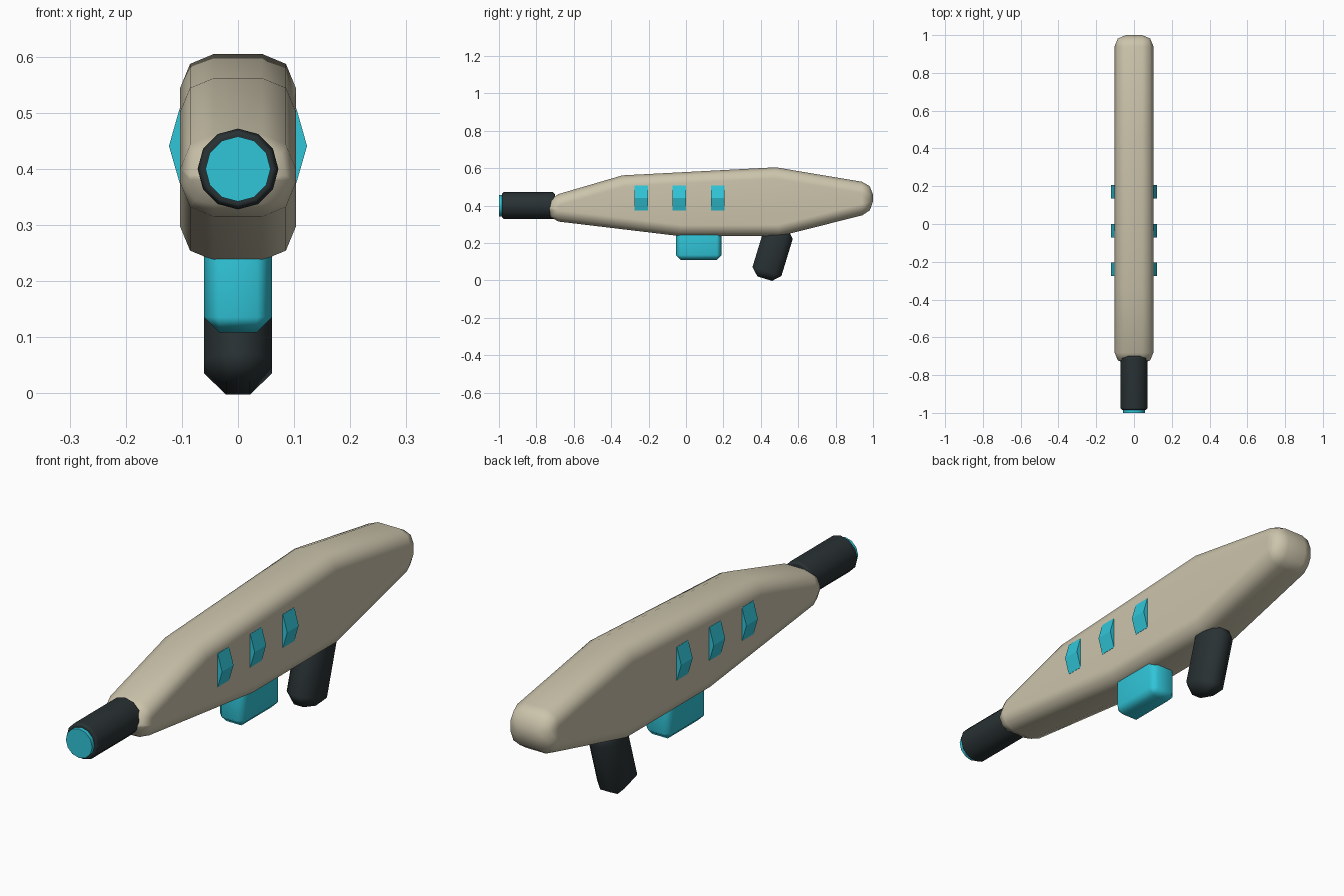
import bpy, bmesh, math
from mathutils import Matrix

if "Cube" in bpy.data.objects:
    bpy.data.objects.remove(bpy.data.objects["Cube"])


def material(name, rgb):
    m = bpy.data.materials.new(name)
    m.diffuse_color = (*rgb, 1)
    m.use_nodes = True
    m.node_tree.nodes["Principled BSDF"].inputs["Base Color"].default_value = m.diffuse_color
    return m


CREAM = material("warm cream", (0.60, 0.55, 0.41))
CYAN = material("bright cyan", (0.03, 0.56, 0.69))
DARK = material("dark slate", (0.022, 0.031, 0.034))


def finish(name, bm, mat, bevel=0, segments=1, smooth=50):
    """Turn a bmesh into an object with optional bevel and smooth shading."""
    bmesh.ops.recalc_face_normals(bm, faces=bm.faces)
    if bevel:
        edges = [e for e in bm.edges if e.calc_face_angle(0) > math.radians(40)]
        bmesh.ops.bevel(bm, geom=edges, offset=bevel, segments=segments,
                        profile=0.5, affect='EDGES', clamp_overlap=True)
    me = bpy.data.meshes.new(name)
    bm.to_mesh(me)
    bm.free()
    me.materials.append(mat)
    ob = bpy.data.objects.new(name, me)
    bpy.context.collection.objects.link(ob)
    if smooth:
        bpy.ops.object.select_all(action='DESELECT')
        ob.select_set(True)
        bpy.context.view_layer.objects.active = ob
        bpy.ops.object.shade_smooth_by_angle(angle=math.radians(smooth))
        ob.modifiers.new("weighted normals", 'WEIGHTED_NORMAL').keep_sharp = True
    return ob


def box(size, loc, tilt=0):
    bm = bmesh.new()
    bmesh.ops.create_cube(bm, size=1, matrix=Matrix.Translation(loc)
                          @ Matrix.Rotation(tilt, 4, 'X') @ Matrix.Diagonal((*size, 1)))
    return bm


def cylinder_y(radius, y0, y1, z, sides=12):
    bm = bmesh.new()
    bmesh.ops.create_cone(bm, cap_ends=True, segments=sides, radius1=radius, radius2=radius,
                          depth=y1 - y0, matrix=Matrix.Translation((0, (y0 + y1) / 2, z))
                          @ Matrix.Rotation(math.pi / 2, 4, 'X'))
    return bm


# Body: side profile (y, z) extruded across x, rounded at the rim and both ends
profile = [(-0.74, 0.322), (-0.03, 0.237), (0.50, 0.237), (1.0, 0.363),
           (1.0, 0.518), (0.48, 0.605), (-0.34, 0.562), (-0.74, 0.445)]
half = 0.103
bm = bmesh.new()
face = bm.faces.new([bm.verts.new((-half, y, z)) for y, z in profile])
ext = bmesh.ops.extrude_face_region(bm, geom=[face])
bmesh.ops.translate(bm, vec=(2 * half, 0, 0),
                    verts=[v for v in ext["geom"] if isinstance(v, bmesh.types.BMVert)])
finish("body", bm, CREAM, 0.06, 2)

# Barrel and its glowing tip
finish("barrel", cylinder_y(0.072, -0.985, -0.70, 0.40), DARK, 0.01)
finish("barrel_tip", cylinder_y(0.058, -1.0, -0.90, 0.40), CYAN)

# Power cell under the body
finish("power_cell", box((0.122, 0.245, 0.19), (0, 0.068, 0.204)), CYAN, 0.027)

# Raked grip
finish("grip", box((0.122, 0.162, 0.287), (0, 0.463, 0.147), math.radians(-17)), DARK, 0.04)

# Three ridged vents on each side
for side, label in ((1, "right"), (-1, "left")):
    for i, y in enumerate((-0.24, -0.035, 0.17)):
        bm = bmesh.new()
        section = [(0.09, 0.375), (0.104, 0.375), (0.123, 0.441), (0.104, 0.508), (0.09, 0.508)]
        face = bm.faces.new([bm.verts.new((side * x, y - 0.036, z)) for x, z in section])
        ext = bmesh.ops.extrude_face_region(bm, geom=[face])
        bmesh.ops.translate(bm, vec=(0, 0.072, 0),
                            verts=[v for v in ext["geom"] if isinstance(v, bmesh.types.BMVert)])
        finish(f"{label}_vent_{i + 1}", bm, CYAN, smooth=0)
